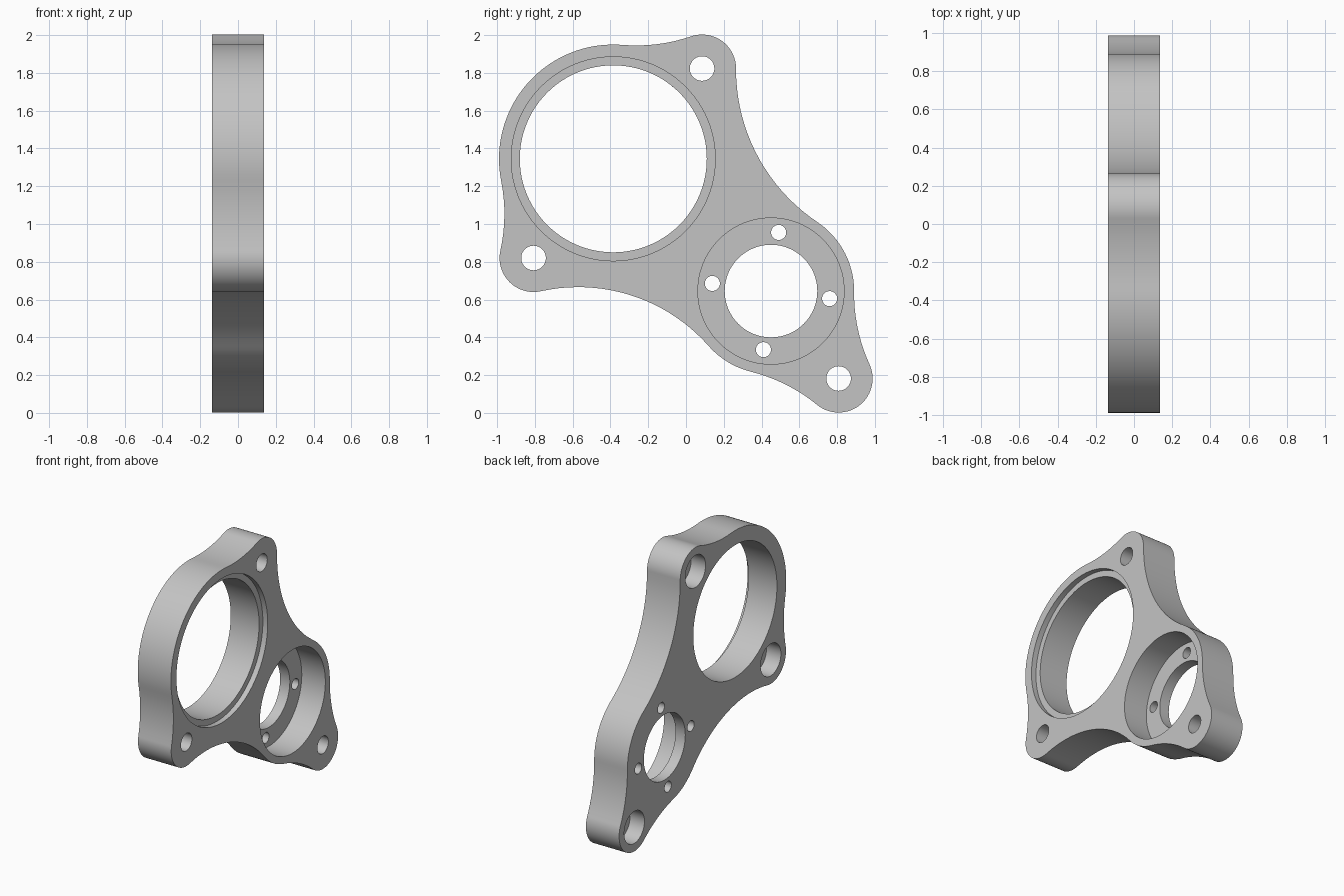
import bpy, bmesh, math
from mathutils import Vector, Matrix

cube = bpy.data.objects.get("Cube")
if cube:
    bpy.data.objects.remove(cube, do_unlink=True)

HALF = 0.1375

# Plate features as (y, z) centres
big = Vector((-0.385, 1.345))
boss = Vector((0.45, 0.645))
lug_top = Vector((0.085, 1.823))
lug_side = Vector((-0.807, 0.82))
lug_low = Vector((0.808, 0.182))
LUG_R, BIG_R, BOSS_R = 0.18, 0.605, 0.44

# Counter-clockwise outline: centre, radius, radius of the hollow blend to the next circle
outline = [
    (lug_low, LUG_R, 0.9), (boss, BOSS_R, 0.97), (lug_top, LUG_R, 0.9),
    (big, BIG_R, 0.9), (lug_side, LUG_R, 0.92), (boss, BOSS_R, 0.9),
]


def blend_centre(a, ra, b, rb, r):
    """Centre of a circle touching two circles from outside, to the right of a->b."""
    d = (b - a).length
    u = (b - a) / d
    t = ((ra + r) ** 2 - (rb + r) ** 2 + d * d) / (2 * d)
    h = math.sqrt((ra + r) ** 2 - t * t)
    return a + u * t + Vector((u.y, -u.x)) * h


def arc(centre, r, start, end, ccw):
    """Points along an arc between two directions, without the last one."""
    a0 = math.atan2(start.y, start.x)
    sweep = (math.atan2(end.y, end.x) - a0) % math.tau
    if not ccw:
        sweep -= math.tau
    n = max(4, math.ceil(abs(sweep) / math.radians(3)))
    return [centre + r * Vector((math.cos(a0 + sweep * i / n), math.sin(a0 + sweep * i / n)))
            for i in range(n)]


def make_object(name, bm):
    mesh = bpy.data.meshes.new(name)
    bm.to_mesh(mesh)
    bm.free()
    obj = bpy.data.objects.new(name, mesh)
    bpy.context.collection.objects.link(obj)
    return obj


# Plate body
blends = []
for i, (c, r, f) in enumerate(outline):
    c2, r2, _ = outline[(i + 1) % len(outline)]
    blends.append(blend_centre(c, r, c2, r2, f))
points = []
for i, (c, r, f) in enumerate(outline):
    c2 = outline[(i + 1) % len(outline)][0]
    points += arc(c, r, blends[i - 1] - c, blends[i] - c, True)
    points += arc(blends[i], f, c - blends[i], c2 - blends[i], False)

bm = bmesh.new()
face = bm.faces.new([bm.verts.new((-HALF, p.x, p.y)) for p in points])
ext = bmesh.ops.extrude_face_region(bm, geom=[face])
bmesh.ops.translate(bm, vec=(2 * HALF, 0, 0),
                    verts=[g for g in ext["geom"] if isinstance(g, bmesh.types.BMVert)])
bmesh.ops.recalc_face_normals(bm, faces=bm.faces)
plate = make_object("mounting_plate", bm)


def bore(centre, r, x0=-0.3, x1=0.3, segments=96):
    """Cut a round hole along x from x0 to x1."""
    bm = bmesh.new()
    place = Matrix.Translation(((x0 + x1) / 2, centre.x, centre.y)) @ Matrix.Rotation(math.pi / 2, 4, 'Y')
    bmesh.ops.create_cone(bm, cap_ends=True, segments=segments, radius1=r, radius2=r,
                          depth=x1 - x0, matrix=place)
    cutter = make_object("hole_cutter", bm)
    cutter.hide_render = True
    mod = plate.modifiers.new("hole", 'BOOLEAN')
    mod.operation = 'DIFFERENCE'
    mod.solver = 'EXACT'
    mod.object = cutter
    bpy.ops.object.modifier_apply(modifier=mod.name)
    bpy.data.objects.remove(cutter, do_unlink=True)


bpy.ops.object.select_all(action='DESELECT')
plate.select_set(True)
bpy.context.view_layer.objects.active = plate

# Large bearing opening with a shallow step
bore(big, 0.495)
bore(big, 0.54, x0=HALF - 0.04)
# Motor pocket with a thin floor
bore(boss, 0.245)
bore(boss, 0.387, x0=-HALF + 0.08)
# Four screw holes in the pocket floor
for k in range(4):
    a = math.radians(82.6 + 90 * k)
    bore(boss + 0.313 * Vector((math.cos(a), math.sin(a))), 0.04, segments=32)
# Lug holes, counterbored from the back
for lug in (lug_top, lug_side, lug_low):
    bore(lug, 0.065, segments=48)
    bore(lug, 0.12, x1=-HALF + 0.12, segments=64)

# Material
grey = bpy.data.materials.new("light_grey_metal")
grey.use_nodes = True
colour = (0.55, 0.55, 0.55, 1)
grey.diffuse_color = colour
grey.node_tree.nodes["Principled BSDF"].inputs["Base Color"].default_value = colour
plate.data.materials.clear()
plate.data.materials.append(grey)
bpy.ops.object.shade_smooth_by_angle(angle=math.radians(30))
